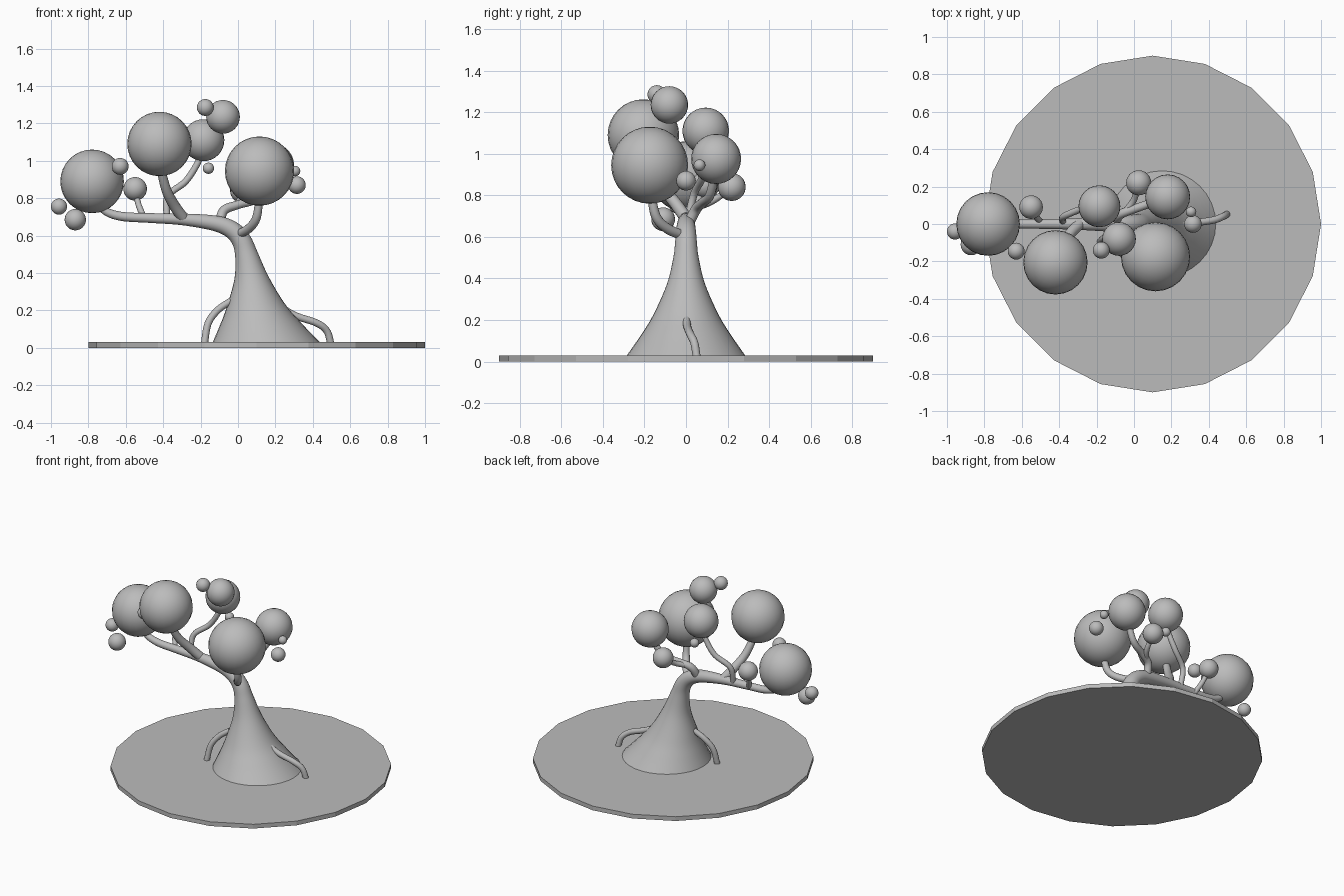
import bpy
import bmesh
from math import cos, sin, tau, radians
from mathutils import Vector

old = bpy.data.objects.get("Cube")
if old:
    bpy.data.objects.remove(old, do_unlink=True)

grey = bpy.data.materials.new("plain grey")
grey.use_nodes = True
colour = (0.5, 0.5, 0.5, 1)
grey.diffuse_color = colour
grey.node_tree.nodes["Principled BSDF"].inputs["Base Color"].default_value = colour


def finish(name, bm, smooth=True):
    """Turn a bmesh into a named, shaded object."""
    bmesh.ops.recalc_face_normals(bm, faces=bm.faces)
    mesh = bpy.data.meshes.new(name)
    bm.to_mesh(mesh)
    bm.free()
    mesh.materials.append(grey)
    obj = bpy.data.objects.new(name, mesh)
    bpy.context.collection.objects.link(obj)
    if smooth:
        bpy.ops.object.select_all(action="DESELECT")
        bpy.context.view_layer.objects.active = obj
        obj.select_set(True)
        bpy.ops.object.shade_smooth_by_angle(angle=radians(40))


def smooth_path(points, steps):
    """Catmull-Rom samples through points of (x, y, z, radius)."""
    pts = [Vector(p) for p in points]
    pts = [2 * pts[0] - pts[1]] + pts + [2 * pts[-1] - pts[-2]]
    out = []
    for a, b, c, d in zip(pts, pts[1:], pts[2:], pts[3:]):
        for i in range(steps):
            t = i / steps
            out.append(b + (c - a) * t / 2 + (2 * a - 5 * b + 4 * c - d) * t**2 / 2
                       + (3 * b - a - 3 * c + d) * t**3 / 2)
    return out + [pts[-2]]


def tube(name, points, sides=16, steps=6):
    """Sweep a tapering round section; thick sections stay level."""
    path = smooth_path(points, steps)
    bm = bmesh.new()
    rings = []
    for i, p in enumerate(path):
        tangent = (path[min(i + 1, len(path) - 1)] - path[max(i - 1, 0)]).xyz.normalized()
        normal = (tangent + Vector((0, 0, 40 * max(0, p.w - 0.05)))).normalized()
        u = Vector((0, 1, 0)).cross(normal).normalized()
        v = normal.cross(u)
        angles = [tau * k / sides for k in range(sides)]
        rings.append([bm.verts.new(p.xyz + p.w * (u * cos(a) + v * sin(a))) for a in angles])
    for lower, upper in zip(rings, rings[1:]):
        for k in range(sides):
            j = (k + 1) % sides
            bm.faces.new((lower[k], lower[j], upper[j], upper[k]))
    bm.faces.new(rings[0])
    bm.faces.new(rings[-1])
    finish(name, bm)


def ball(name, x, y, z, radius):
    bm = bmesh.new()
    bmesh.ops.create_uvsphere(bm, u_segments=24, v_segments=16, radius=radius)
    bmesh.ops.translate(bm, verts=bm.verts, vec=(x, y, z))
    finish(name, bm)


# Ground disc with twenty flat sides
disc = bmesh.new()
bmesh.ops.create_cone(disc, cap_ends=True, segments=20, radius1=0.9, radius2=0.9, depth=0.03)
bmesh.ops.translate(disc, verts=disc.verts, vec=(0.1, 0, 0.015))
finish("ground_disc", disc, smooth=False)

# Flared trunk that bends into the long main branch
tube("trunk", [
    (0.15, 0, 0.015, 0.295), (0.122, 0, 0.12, 0.222), (0.098, 0, 0.22, 0.16),
    (0.073, 0, 0.37, 0.093), (0.045, 0, 0.5, 0.061), (0.015, 0, 0.58, 0.052),
    (-0.04, 0, 0.635, 0.047), (-0.13, 0, 0.667, 0.041), (-0.3, 0, 0.687, 0.031),
    (-0.47, 0, 0.694, 0.026), (-0.63, 0, 0.704, 0.024), (-0.72, 0, 0.74, 0.021),
    (-0.77, 0, 0.82, 0.018)], sides=32)

# Side branches
tube("branch_high_front", [
    (-0.29, 0, 0.69, 0.03), (-0.34, -0.05, 0.76, 0.029),
    (-0.385, -0.12, 0.85, 0.026), (-0.42, -0.19, 0.99, 0.022)])
tube("branch_high_back", [
    (-0.38, 0.01, 0.69, 0.018), (-0.375, 0.04, 0.81, 0.018),
    (-0.28, 0.08, 0.89, 0.018), (-0.215, 0.09, 0.99, 0.017), (-0.19, 0.095, 1.07, 0.015)])
tube("branch_twig", [
    (-0.5, 0.01, 0.69, 0.017), (-0.53, 0.05, 0.76, 0.016), (-0.55, 0.09, 0.84, 0.014)])
tube("branch_front", [
    (0, -0.01, 0.605, 0.024), (0.06, -0.09, 0.64, 0.024),
    (0.1, -0.145, 0.7, 0.023), (0.115, -0.17, 0.82, 0.02)])
tube("branch_back", [
    (-0.1, 0.01, 0.66, 0.026), (-0.075, 0.05, 0.735, 0.025),
    (0, 0.08, 0.765, 0.023), (0.1, 0.115, 0.8, 0.022), (0.17, 0.14, 0.91, 0.02)])
tube("branch_back_twig", [
    (-0.05, 0.06, 0.745, 0.018), (0, 0.13, 0.775, 0.017), (0.02, 0.21, 0.83, 0.015)])

# Exposed roots
tube("root_left", [
    (0.19, 0, 0.245, 0.018), (0.3, 0.005, 0.175, 0.019), (0.42, 0.02, 0.133, 0.019),
    (0.475, 0.04, 0.09, 0.019), (0.497, 0.052, 0.02, 0.019)])
tube("root_right", [
    (-0.04, -0.03, 0.25, 0.018), (-0.11, -0.05, 0.2, 0.019),
    (-0.16, -0.075, 0.13, 0.019), (-0.18, -0.095, 0.02, 0.019)])

# Foliage balls: x, y, z, radius
foliage = [
    (-0.78, 0, 0.89, 0.17), (-0.42, -0.205, 1.09, 0.172), (0.115, -0.175, 0.945, 0.185),
    (-0.185, 0.095, 1.11, 0.112), (-0.08, -0.08, 1.235, 0.09), (0.18, 0.145, 0.975, 0.12),
    (0.025, 0.22, 0.84, 0.067), (-0.55, 0.09, 0.85, 0.063), (-0.175, -0.14, 1.285, 0.045),
    (-0.63, -0.145, 0.97, 0.045), (0.315, 0, 0.87, 0.047), (0.305, 0.065, 0.945, 0.028),
    (-0.158, 0.13, 0.96, 0.03), (-0.957, -0.04, 0.755, 0.043), (-0.87, -0.11, 0.685, 0.057)]
for number, spec in enumerate(foliage, 1):
    ball(f"foliage_ball_{number}", *spec)
